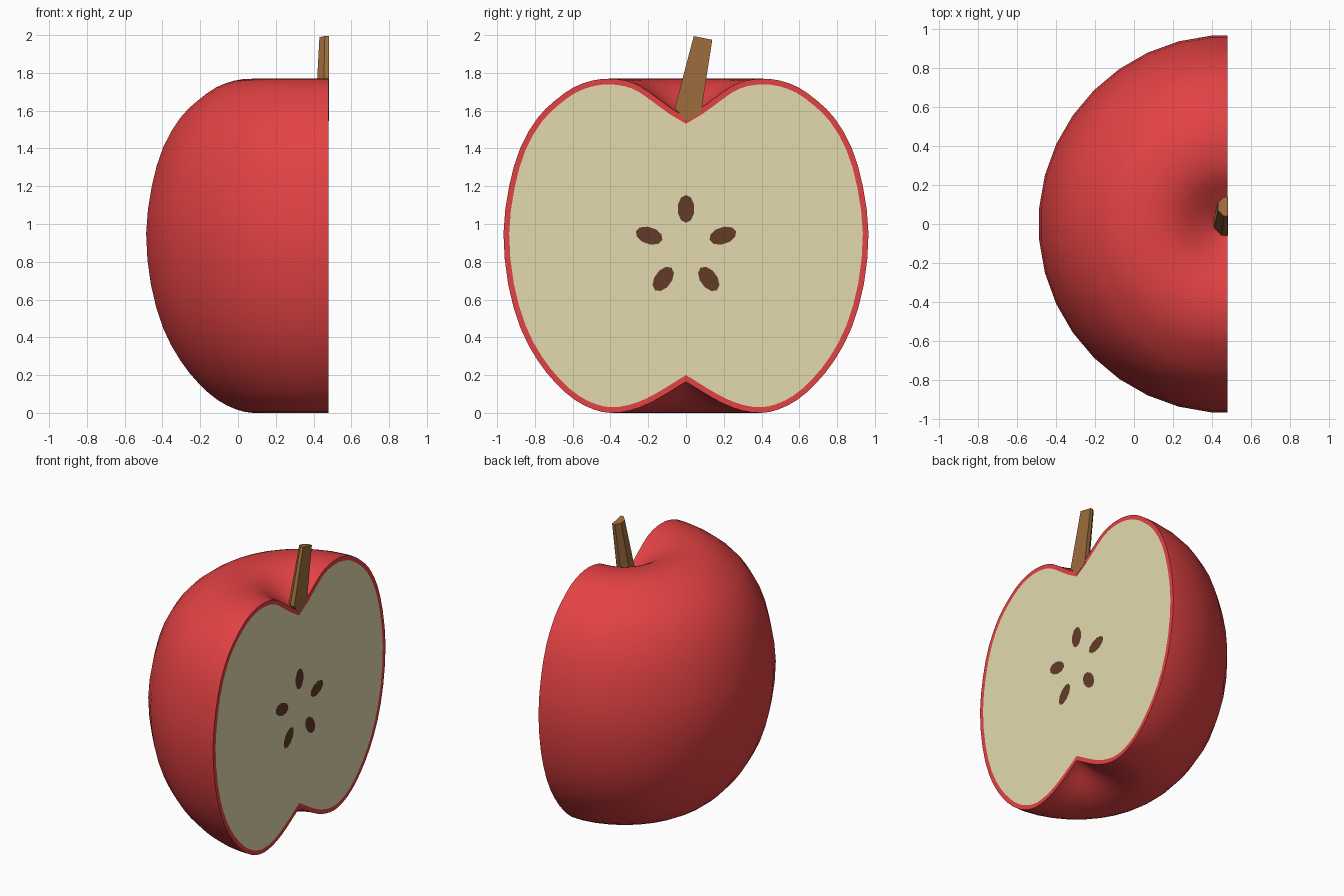
import bpy
import bmesh
from math import sin, cos, pi, radians
from mathutils import Matrix, Vector

cube = bpy.data.objects.get("Cube")
if cube:
    bpy.data.objects.remove(cube, do_unlink=True)

CUT_X = 0.48          # cut plane, which also holds the core axis
SIDES = 36


def material(name, rgb):
    mat = bpy.data.materials.new(name)
    mat.use_nodes = True
    mat.diffuse_color = (*rgb, 1)
    mat.node_tree.nodes["Principled BSDF"].inputs["Base Color"].default_value = (*rgb, 1)
    return mat


red = material("red skin", (0.77, 0.054, 0.057))
cream = material("cream flesh", (0.77, 0.70, 0.43))
brown = material("brown stem", (0.34, 0.153, 0.047))
dark = material("dark brown seed", (0.122, 0.044, 0.022))


def make_object(name, bm, mats):
    bmesh.ops.recalc_face_normals(bm, faces=bm.faces)
    mesh = bpy.data.meshes.new(name)
    bm.to_mesh(mesh)
    bm.free()
    for mat in mats:
        mesh.materials.append(mat)
    obj = bpy.data.objects.new(name, mesh)
    obj.location.x = CUT_X
    bpy.context.collection.objects.link(obj)
    return obj


def cut_half(bm, x):
    """Keep the half below x and return the face that closes the cut."""
    bmesh.ops.bisect_plane(bm, geom=bm.verts[:] + bm.edges[:] + bm.faces[:], dist=1e-5,
                           plane_co=(x, 0, 0), plane_no=(1, 0, 0), clear_outer=True)
    rim = [e for e in bm.edges if e.is_boundary]
    return bmesh.ops.contextual_create(bm, geom=rim)["faces"][0]


def smooth_path(points):
    """Catmull-Rom midpoints double the profile resolution."""
    pts = [Vector((r, 0, z)) for r, z in points]
    path = [pts[0]]
    for i in range(1, len(pts)):
        a, b = pts[i - 1], pts[i]
        if 1 < i < len(pts) - 1:
            path.append((a + b) * 0.5625 - (pts[i - 2] + pts[i + 1]) * 0.0625)
        path.append(b)
    return path


# Halved fruit: lathed profile, cut, with the skin left as a rim on the cut
profile = [(0, 1.565), (0.07, 1.607), (0.15, 1.665), (0.24, 1.728), (0.32, 1.759),
           (0.41, 1.769), (0.5, 1.759), (0.6, 1.722), (0.7, 1.65), (0.79, 1.56),
           (0.88, 1.405), (0.94, 1.2), (0.97, 0.95), (0.945, 0.68), (0.88, 0.45),
           (0.79, 0.28), (0.69, 0.155), (0.59, 0.068), (0.49, 0.018), (0.4, 0),
           (0.3, 0.012), (0.2, 0.048), (0.1, 0.103), (0, 0.165)]
bm = bmesh.new()
verts = [bm.verts.new(p) for p in smooth_path(profile)]
edges = [bm.edges.new(pair) for pair in zip(verts, verts[1:])]
bmesh.ops.rotate(bm, verts=verts, cent=(0, 0, 0), matrix=Matrix.Rotation(pi / SIDES, 3, "Z"))
bmesh.ops.spin(bm, geom=verts + edges, cent=(0, 0, 0), axis=(0, 0, 1),
               angle=2 * pi, steps=SIDES, use_duplicate=False)
bmesh.ops.remove_doubles(bm, verts=bm.verts, dist=1e-4)
flesh = cut_half(bm, 0)
bmesh.ops.inset_individual(bm, faces=[flesh], thickness=0.03, use_even_offset=True)
flesh.material_index = 1
fruit = make_object("apple_half", bm, [red, cream])
bpy.ops.object.select_all(action="DESELECT")
fruit.select_set(True)
bpy.context.view_layer.objects.active = fruit
bpy.ops.object.shade_smooth_by_angle(angle=radians(40))

# Stem: leaning, tapered octagon with a pointed root, halved by the same cut
bm = bmesh.new()
rings = []
for y, z, radius in ((0.01, 1.6, 0.075), (0.09, 1.985, 0.053)):
    rings.append([bm.verts.new((radius * cos(a), y + radius * sin(a),
                                z - 0.2 * radius * sin(a)))
                  for a in (2 * pi * (i + 0.5) / 8 for i in range(8))])
root = bm.verts.new((0, 0, 1.545))
low, high = rings
for i in range(8):
    j = (i + 1) % 8
    bm.faces.new((low[i], low[j], high[j], high[i]))
    bm.faces.new((root, low[j], low[i]))
bm.faces.new(high)
cut_half(bm, 0.002)
make_object("stem", bm, [brown])

# Seeds: five thin plates in a star around the core
for n in range(5):
    turn = 2 * pi * n / 5
    bm = bmesh.new()
    outline = []
    for i in range(10):
        a = 2 * pi * i / 10
        across, out = 0.045 * sin(a), 0.205 + 0.074 * cos(a)
        outline.append(bm.verts.new((0.002, across * cos(turn) + out * sin(turn),
                                     0.875 + out * cos(turn) - across * sin(turn))))
    plate = bm.faces.new(outline)
    bmesh.ops.solidify(bm, geom=[plate], thickness=0.004)
    xs = [v.co.x for v in bm.verts]
    bmesh.ops.translate(bm, verts=bm.verts, vec=(0.002 - max(xs), 0, 0))
    make_object(f"seed_{n + 1}", bm, [dark])
